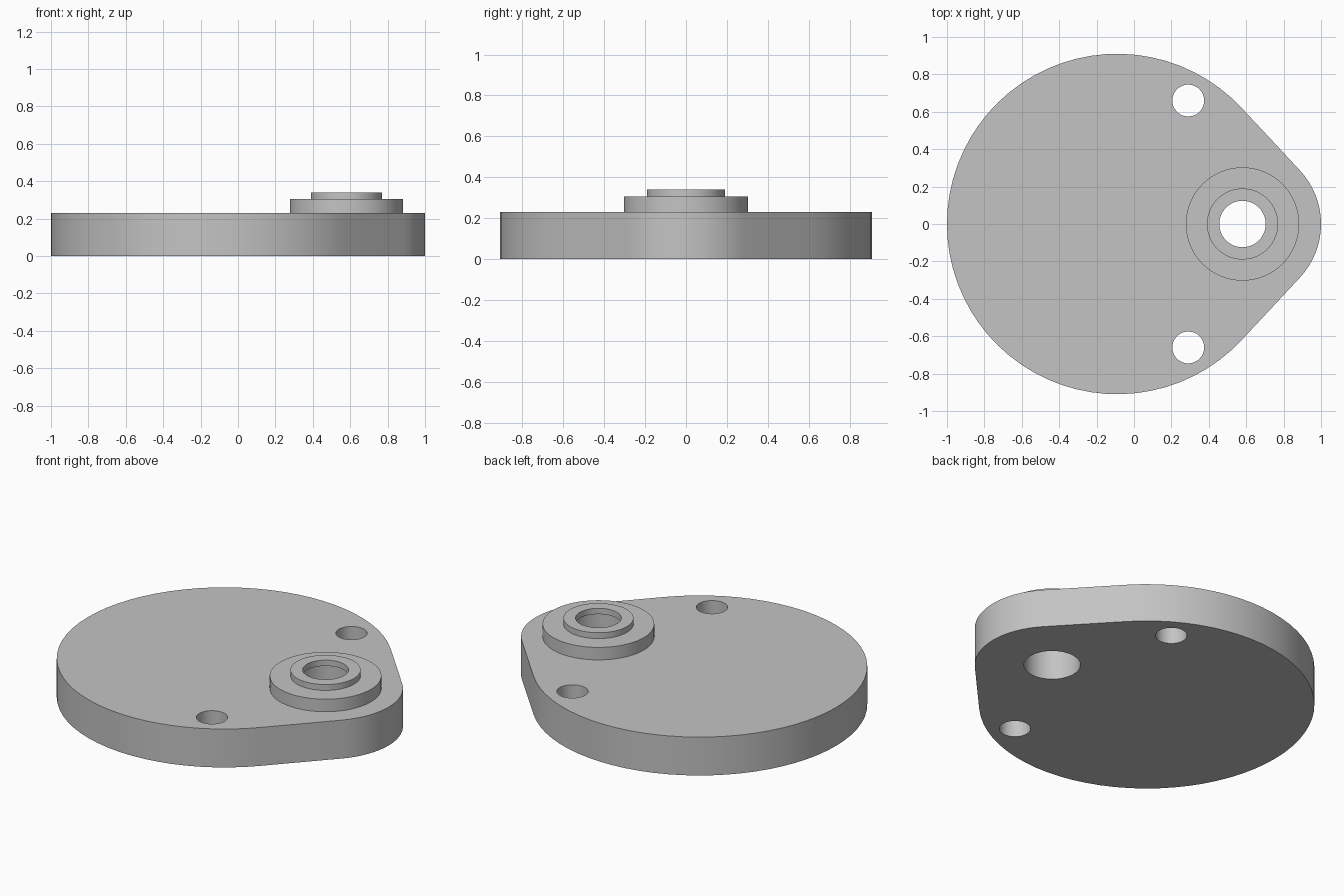
import bpy
import bmesh
from math import acos, cos, sin, pi, radians

SEGMENTS = 64
PLATE_TOP = 0.23
DISC_X, DISC_R = -0.09, 0.91
LOBE_X, LOBE_R = 0.58, 0.42
BORE_R = 0.153

cube = bpy.data.objects.get("Cube")
if cube:
    bpy.data.objects.remove(cube, do_unlink=True)

grey = bpy.data.materials.new("plain grey")
grey.use_nodes = True
colour = (0.55, 0.55, 0.55, 1)
grey.diffuse_color = colour
grey.node_tree.nodes["Principled BSDF"].inputs["Base Color"].default_value = colour


def make_object(name, bm):
    bmesh.ops.recalc_face_normals(bm, faces=bm.faces)
    mesh = bpy.data.meshes.new(name)
    bm.to_mesh(mesh)
    bm.free()
    mesh.materials.append(grey)
    obj = bpy.data.objects.new(name, mesh)
    bpy.context.collection.objects.link(obj)
    return obj


def activate(obj):
    bpy.ops.object.select_all(action="DESELECT")
    obj.select_set(True)
    bpy.context.view_layer.objects.active = obj


def arc(cx, r, start, end, steps):
    angles = [start + (end - start) * i / steps for i in range(steps + 1)]
    return [(cx + r * cos(a), r * sin(a)) for a in angles]


def prism(name, outline, low, high):
    bm = bmesh.new()
    face = bm.faces.new([bm.verts.new((x, y, low)) for x, y in outline])
    lifted = bmesh.ops.extrude_face_region(bm, geom=[face], use_keep_orig=True)
    top = [v for v in lifted["geom"] if isinstance(v, bmesh.types.BMVert)]
    bmesh.ops.translate(bm, verts=top, vec=(0, 0, high - low))
    return make_object(name, bm)


# Plate: a large disc joined to a small lobe by two tangent sides
tangent = acos((DISC_R - LOBE_R) / (LOBE_X - DISC_X))
outline = arc(LOBE_X, LOBE_R, -tangent, tangent, 16)
outline += arc(DISC_X, DISC_R, tangent, 2 * pi - tangent, 54)
plate = prism("base_plate", outline, 0, PLATE_TOP)

# Two bolt holes and the main bore
for x, y, r in [(0.29, 0.66, 0.085), (0.29, -0.66, 0.085), (LOBE_X, 0, BORE_R)]:
    circle = [(px, py + y) for px, py in arc(x, r, 0, 2 * pi, SEGMENTS)[:-1]]
    cutter = prism("hole_cutter", circle, -0.1, PLATE_TOP + 0.1)
    cutter.hide_render = True
    cut = plate.modifiers.new("hole", "BOOLEAN")
    cut.operation = "DIFFERENCE"
    cut.solver = "EXACT"
    cut.object = cutter
    activate(plate)
    bpy.ops.object.modifier_apply(modifier=cut.name)
    bpy.data.objects.remove(cutter, do_unlink=True)

# Stepped collar around the bore, with a narrow lip at its top
profile = [(BORE_R, PLATE_TOP), (0.303, PLATE_TOP), (0.303, 0.305), (0.19, 0.305),
           (0.19, 0.34), (0.124, 0.34), (0.124, 0.305), (BORE_R, 0.305)]
bm = bmesh.new()
rings = [[bm.verts.new((x, y, z)) for x, y in arc(LOBE_X, r, 0, 2 * pi, SEGMENTS)[:-1]]
         for r, z in profile]
for lower, upper in zip(rings, rings[1:] + rings[:1]):
    for i in range(SEGMENTS):
        j = (i + 1) % SEGMENTS
        bm.faces.new((lower[i], lower[j], upper[j], upper[i]))
collar = make_object("stepped_collar", bm)

for part in (plate, collar):
    activate(part)
    bpy.ops.object.shade_smooth_by_angle(angle=radians(30))
